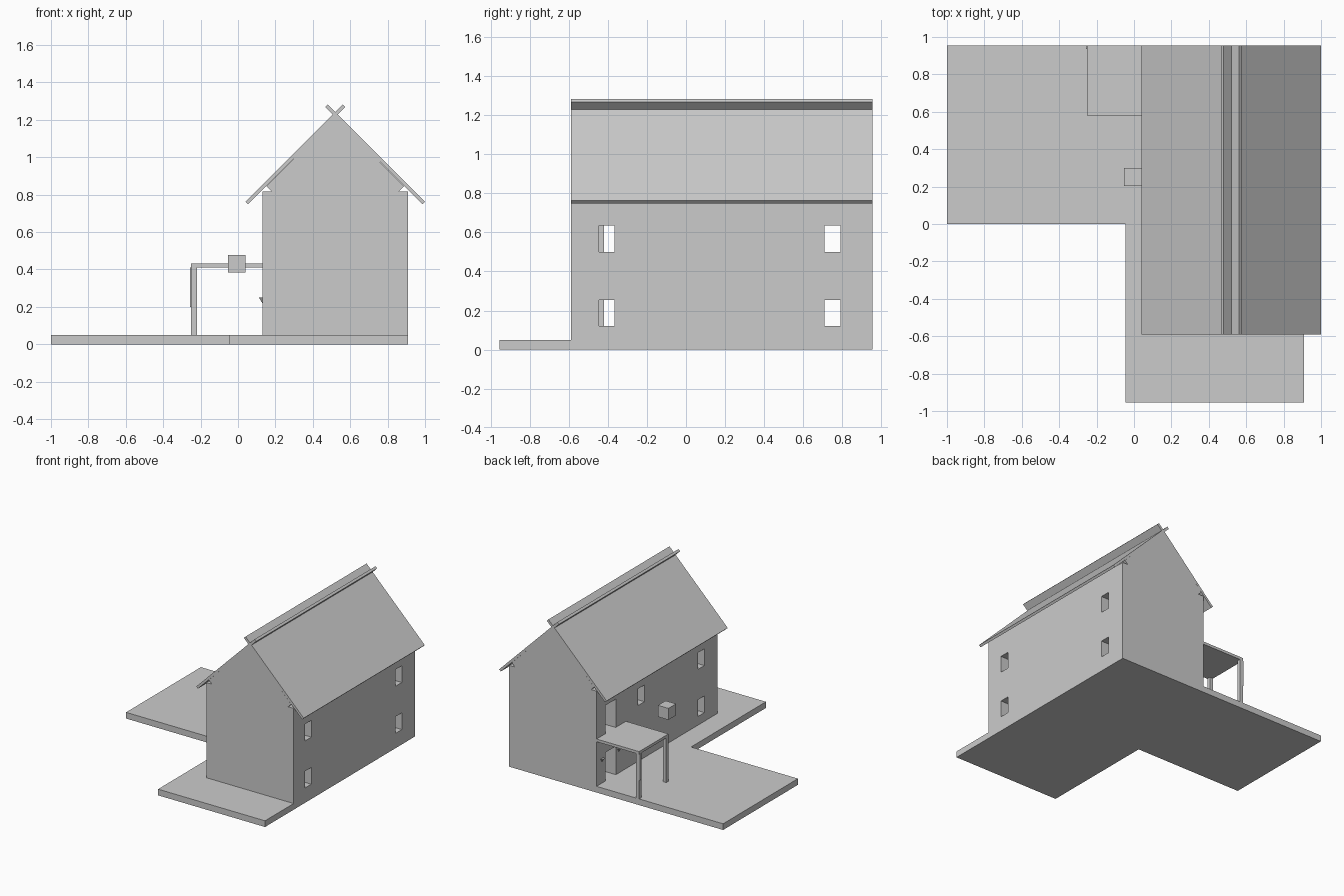
import bpy, bmesh, math
from mathutils import Vector, Matrix

if "Cube" in bpy.data.objects:
    bpy.data.objects.remove(bpy.data.objects["Cube"])


def finish(name, bm):
    bmesh.ops.recalc_face_normals(bm, faces=bm.faces)
    me = bpy.data.meshes.new(name)
    bm.to_mesh(me)
    bm.free()
    ob = bpy.data.objects.new(name, me)
    bpy.context.collection.objects.link(ob)
    return ob


def box(name, x0, x1, y0, y1, z0, z1):
    bm = bmesh.new()
    bmesh.ops.create_cube(bm, size=1)
    for v in bm.verts:
        v.co = (x0 + (v.co.x + .5) * (x1 - x0),
                y0 + (v.co.y + .5) * (y1 - y0),
                z0 + (v.co.z + .5) * (z1 - z0))
    return finish(name, bm)


def prism(name, points, direction):
    bm = bmesh.new()
    face = bm.faces.new([bm.verts.new(p) for p in points])
    ext = bmesh.ops.extrude_face_region(bm, geom=[face])
    verts = [g for g in ext["geom"] if isinstance(g, bmesh.types.BMVert)]
    bmesh.ops.translate(bm, vec=Vector(direction), verts=verts)
    return finish(name, bm)


BACK, FRONT, MID = .955, -.59, .52

# L-shaped ground slab
outline = [(-1, 0), (-.045, 0), (-.045, -.955), (.91, -.955), (.91, BACK), (-1, BACK)]
prism("base_slab", [(x, y, 0) for x, y in outline], (0, 0, .05))

# House body with window and door openings
house = box("house_walls", .13, .91, FRONT, BACK, .05, .818)
LOW, HIGH = (.12, .255), (.5, .635)
openings = []
for z in (LOW, HIGH):
    openings += [(.51, 1.0, -.445, -.365, *z), (.51, 1.0, .71, .79, *z),
                 (.05, .53, -.42, -.338, *z), (.05, .53, .345, .427, *z)]
openings += [(.05, .53, .709, .84, .04, .28), (.05, .53, .709, .84, .431, .66)]
cutters = []
for o in openings:
    cutter = box("opening_cutter", *o)
    cutter.hide_render = True
    mod = house.modifiers.new("opening", "BOOLEAN")
    mod.operation = "DIFFERENCE"
    mod.solver = "EXACT"
    mod.object = cutter
    cutters.append(cutter)
bpy.context.view_layer.update()
cut_mesh = bpy.data.meshes.new_from_object(
    house.evaluated_get(bpy.context.evaluated_depsgraph_get()))
house.modifiers.clear()
house.data = cut_mesh
for c in cutters:
    bpy.data.objects.remove(c)

# Gable block below the roof
gable = [(.152, .845), (.18, .817), (.86, .817), (.888, .845), (MID, 1.215)]
prism("gable", [(x, FRONT, z) for x, z in gable], (0, BACK - FRONT, 0))

# Two crossing roof plates
for side, label in ((-1, "left"), (1, "right")):
    roof = box("roof_" + label, -.3675, .3675, FRONT, BACK, -.01, .01)
    roof.data.transform(Matrix.Translation((MID + side * .2125, 0, 1.0155))
                        @ Matrix.Rotation(side * math.pi / 4, 4, "Y"))

# Entrance canopy and its posts
box("canopy", -.25, .13, .58, BACK, .41, .432)
for label, y in (("front", .58), ("back", BACK - .03)):
    box("canopy_post_" + label, -.25, -.22, y, y + .03, .05, .41)
box("post_plate", -.256, -.25, .935, BACK, .2, .41)

# Cone lamps beside the door
for i, y in enumerate((.67, .885)):
    bm = bmesh.new()
    bmesh.ops.create_cone(bm, cap_ends=True, segments=16, radius1=0, radius2=.018,
                          depth=.03, matrix=Matrix.Translation((.13, y, .235)))
    finish(f"door_lamp_{i + 1}", bm)

# Floating cube in front of the wall
box("cube_block", -.053, .04, .203, .3, .385, .478)
